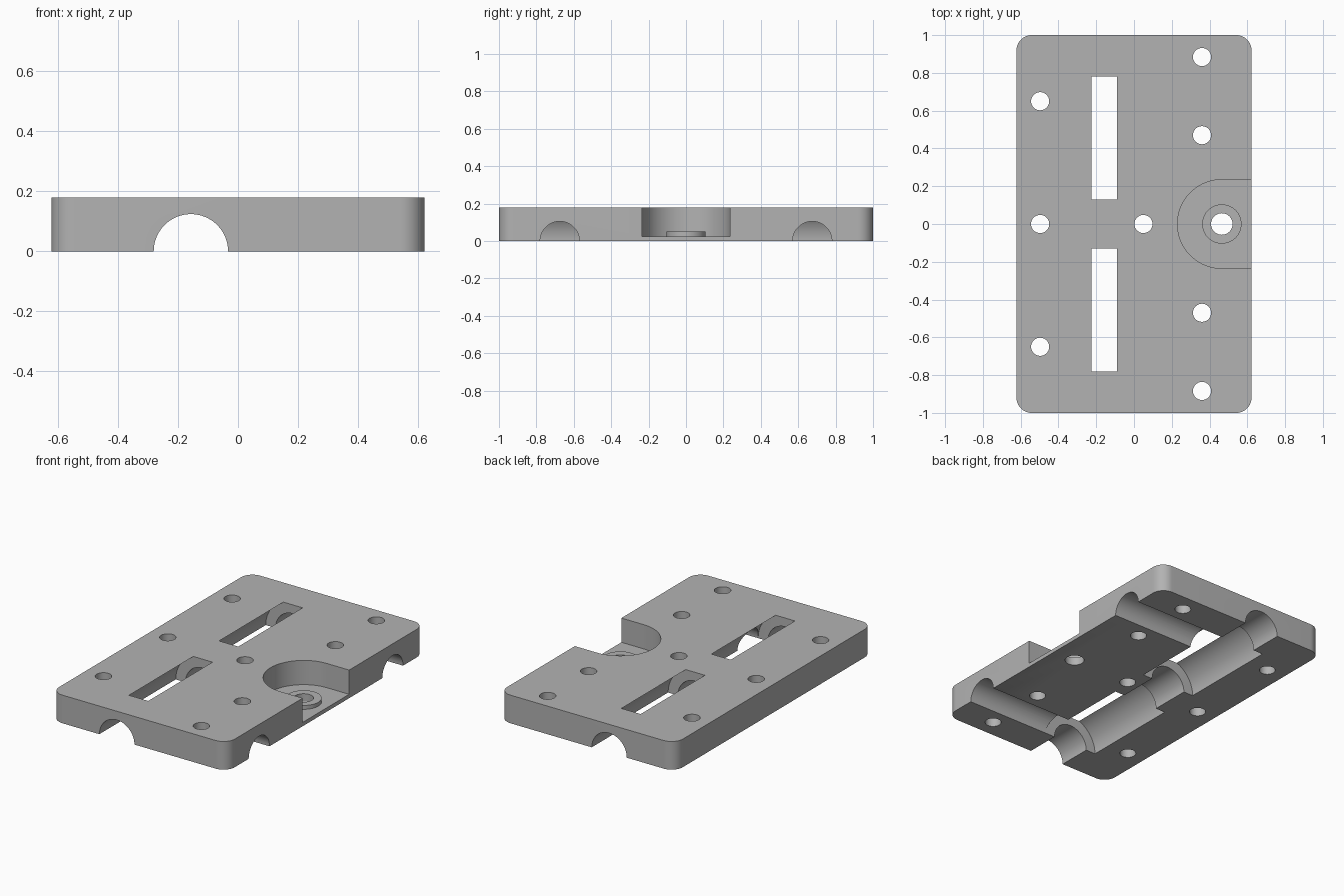
import bpy
import bmesh
from math import pi, cos, sin
from mathutils import Matrix

if "Cube" in bpy.data.objects:
    bpy.data.objects.remove(bpy.data.objects["Cube"])

HALF_X, HALF_Y, HEIGHT = 0.622, 1.0, 0.18
GROOVE_X = -0.157

grey = bpy.data.materials.new("plain grey")
grey.use_nodes = True
colour = (0.45, 0.45, 0.45, 1)
grey.diffuse_color = colour
grey.node_tree.nodes["Principled BSDF"].inputs["Base Color"].default_value = colour


def make_object(name, bm):
    bmesh.ops.recalc_face_normals(bm, faces=bm.faces)
    mesh = bpy.data.meshes.new(name)
    bm.to_mesh(mesh)
    bm.free()
    mesh.materials.append(grey)
    obj = bpy.data.objects.new(name, mesh)
    bpy.context.collection.objects.link(obj)
    return obj


def arc(cx, cy, r, start, end, steps):
    angles = [start + (end - start) * i / steps for i in range(steps + 1)]
    return [(cx + r * cos(a), cy + r * sin(a)) for a in angles]


def prism(name, outline, z0, z1):
    bm = bmesh.new()
    face = bm.faces.new([bm.verts.new((x, y, z0)) for x, y in outline])
    side = bmesh.ops.extrude_face_region(bm, geom=[face])
    verts = [g for g in side["geom"] if isinstance(g, bmesh.types.BMVert)]
    bmesh.ops.translate(bm, verts=verts, vec=(0, 0, z1 - z0))
    return make_object(name, bm)


def rod(name, centre, r, length, axis="Z", sides=64):
    turn = {"X": Matrix.Rotation(pi / 2, 4, "Y"),
            "Y": Matrix.Rotation(pi / 2, 4, "X"),
            "Z": Matrix.Identity(4)}[axis]
    bm = bmesh.new()
    bmesh.ops.create_cone(bm, cap_ends=True, segments=sides, radius1=r, radius2=r,
                          depth=length, matrix=Matrix.Translation(centre) @ turn)
    return make_object(name, bm)


def combine(target, tool, operation="DIFFERENCE"):
    tool.hide_render = True
    mod = target.modifiers.new(tool.name, "BOOLEAN")
    mod.operation, mod.solver, mod.object = operation, "EXACT", tool
    bpy.ops.object.select_all(action="DESELECT")
    bpy.context.view_layer.objects.active = target
    target.select_set(True)
    bpy.ops.object.modifier_apply(modifier=mod.name)
    bpy.data.objects.remove(tool)


# Plate with rounded corners
corner = 0.08
outline = []
for i, (sx, sy) in enumerate([(1, 1), (-1, 1), (-1, -1), (1, -1)]):
    outline += arc(sx * (HALF_X - corner), sy * (HALF_Y - corner), corner,
                   i * pi / 2, (i + 1) * pi / 2, 12)
plate = prism("mounting_plate", outline, 0, HEIGHT)

# Open-sided pocket with a raised ring on its floor
px, pr = 0.465, 0.235
pocket = arc(px, 0, pr, pi / 2, 3 * pi / 2, 40) + [(0.8, -pr), (0.8, pr)]
combine(plate, prism("pocket_cutter", pocket, 0.025, 0.4))
combine(plate, rod("pocket_ring", (px, 0, 0.03), 0.104, 0.04), "UNION")
combine(plate, rod("ring_hole_cutter", (px, 0, 0.1), 0.057, 0.5))

# Long groove underneath, widened where it breaks through as slots
combine(plate, rod("long_groove_cutter", (GROOVE_X, 0, 0), 0.124, 2.4, "Y"))
for side in (-1, 1):
    combine(plate, rod("wide_groove_cutter", (GROOVE_X, side * 0.455, 0),
                       0.1925, 0.65, "Y", 96))
    # Cross groove from the side edge to the long groove
    combine(plate, rod("cross_groove_cutter", ((0.8 + GROOVE_X) / 2, side * 0.675, 0),
                       0.105, 0.8 - GROOVE_X, "X"))

# Bolt holes
holes = [(-0.497, 0), (0.05, 0)]
for side in (-1, 1):
    holes += [(-0.497, side * 0.65), (0.36, side * 0.47), (0.36, side * 0.884)]
for x, y in holes:
    combine(plate, rod("bolt_hole_cutter", (x, y, 0.1), 0.048, 0.5, "Z", 40))

bpy.ops.object.select_all(action="DESELECT")
plate.select_set(True)
bpy.context.view_layer.objects.active = plate
bpy.ops.object.shade_smooth_by_angle()
